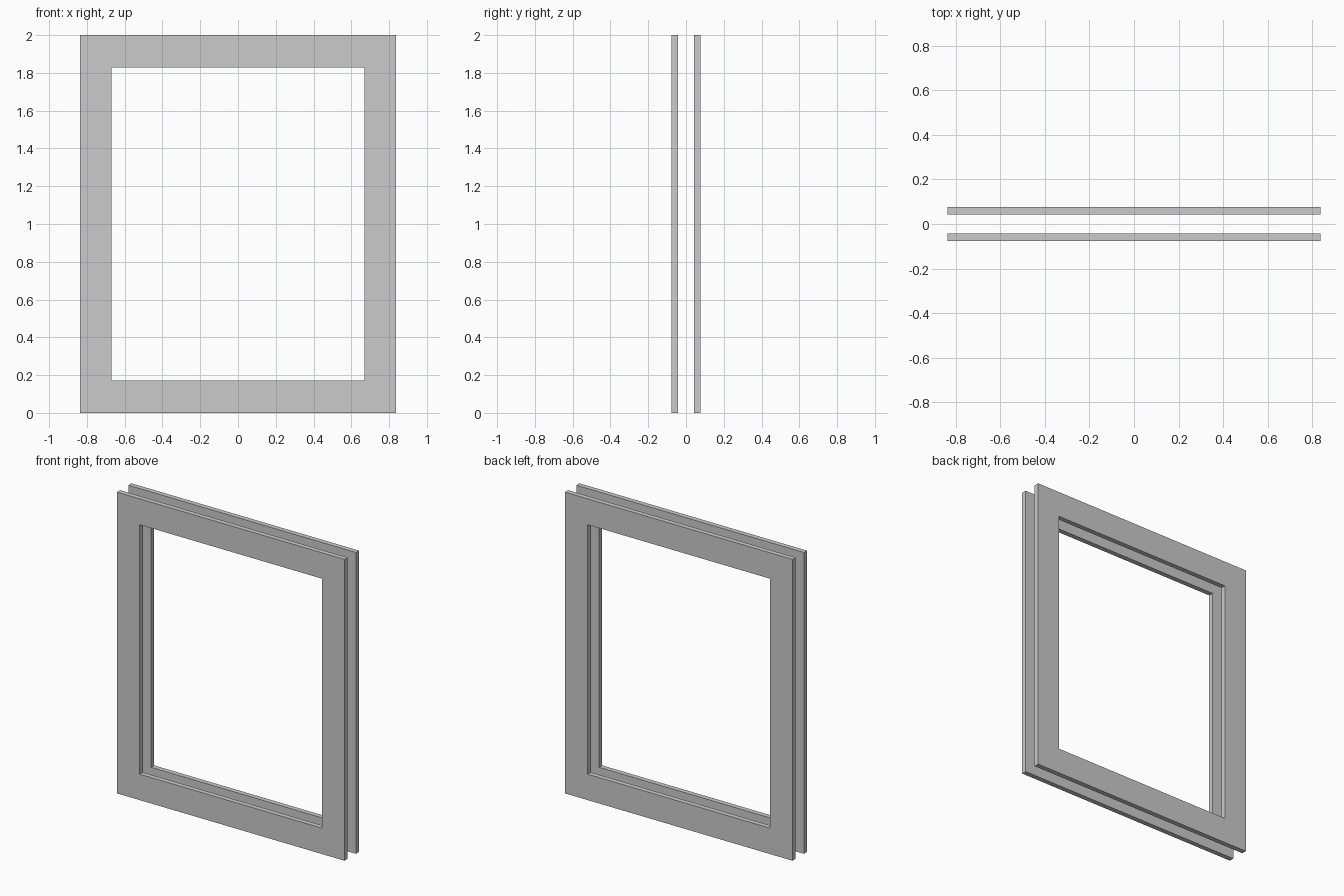
import bpy

if "Cube" in bpy.data.objects:
    bpy.data.objects.remove(bpy.data.objects["Cube"])

HALF_W, HEIGHT = 0.836, 2.0      # outer size
STILE, RAIL = 0.167, 0.172       # member widths
Y_IN, Y_OUT = 0.0435, 0.0765     # depth range of each frame


def box(name, x0, x1, y0, y1, z0, z1):
    bpy.ops.mesh.primitive_cube_add(
        size=1, location=((x0 + x1) / 2, (y0 + y1) / 2, (z0 + z1) / 2))
    ob = bpy.context.object
    ob.name = name
    ob.scale = (x1 - x0, y1 - y0, z1 - z0)
    bpy.ops.object.transform_apply(location=False, rotation=False, scale=True)


# Two matching frames with an open gap between them
for side, y0, y1 in (("front", -Y_OUT, -Y_IN), ("back", Y_IN, Y_OUT)):
    inner = HALF_W - STILE
    # Full-height upright stiles
    box(side + "_left_stile", -HALF_W, -inner, y0, y1, 0, HEIGHT)
    box(side + "_right_stile", inner, HALF_W, y0, y1, 0, HEIGHT)
    # Rails fitted between the stiles
    box(side + "_bottom_rail", -inner, inner, y0, y1, 0, RAIL)
    box(side + "_top_rail", -inner, inner, y0, y1, HEIGHT - RAIL, HEIGHT)
